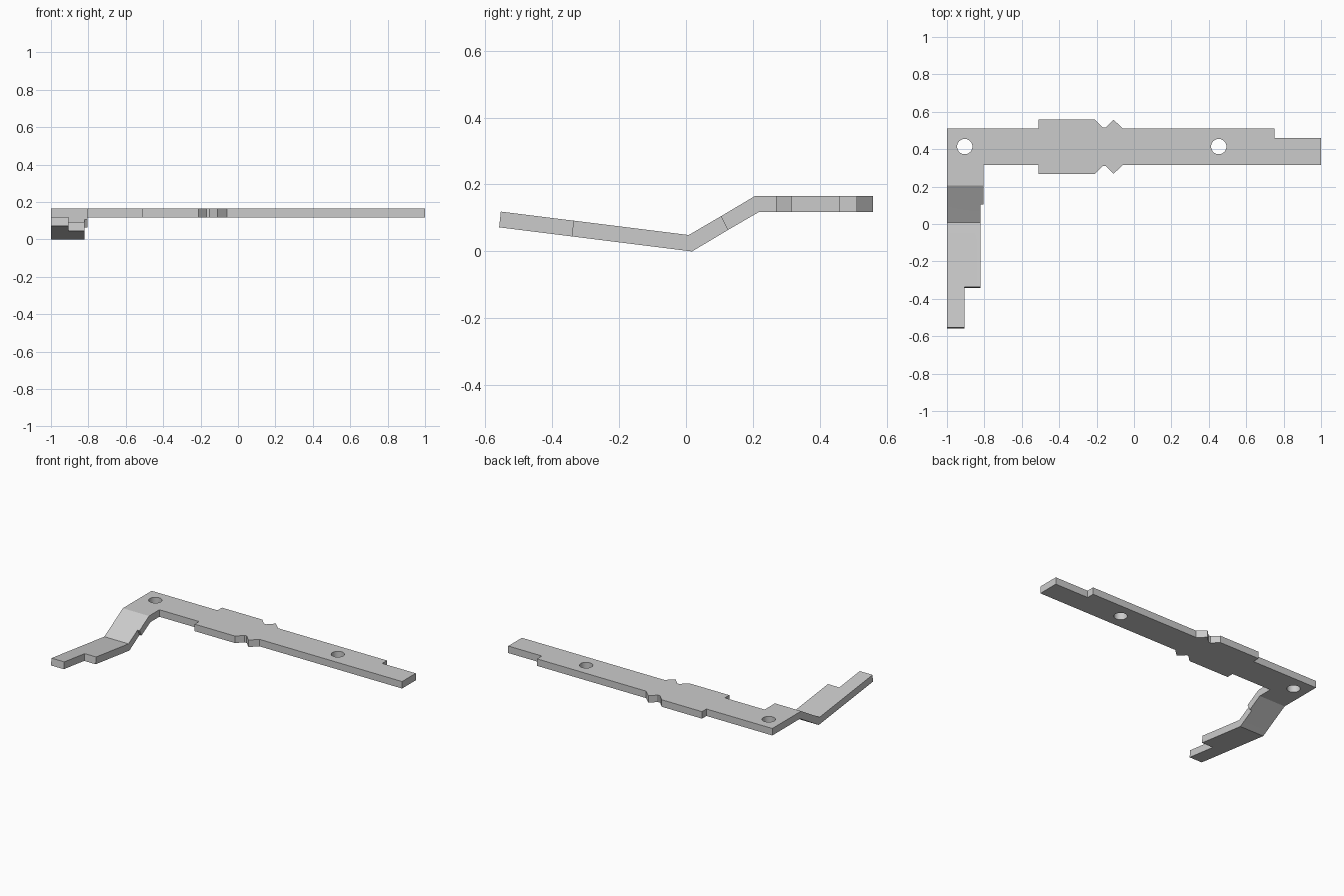
import bpy
import bmesh

if "Cube" in bpy.data.objects:
    bpy.data.objects.remove(bpy.data.objects["Cube"])

TOP, BOTTOM = 0.165, 0.118
LEFT = -1.0

# Folded arm: flat position -> (y, z) on the upper and the lower skin
FOLDS = {
    0.205: ((0.205, TOP), (0.218, BOTTOM)),
    0.105: ((0.104, 0.105), (0.125, 0.064)),
    0.01: ((0.008, 0.049), (0.018, 0.0)),
    -0.335: ((-0.336, 0.092), (-0.341, 0.045)),
    -0.555: ((-0.553, 0.119), (-0.558, 0.072)),
}

# Ear with a V notch, used on both long edges of the strip
EAR = [(-0.51, 0.0), (-0.51, 0.047), (-0.21, 0.047), (-0.168, 0.005),
       (-0.152, 0.005), (-0.11, 0.047), (-0.06, 0.0)]
BACK, FRONT = 0.511, 0.315

strip = [(LEFT, 0.205), (-0.805, 0.205), (-0.805, FRONT)]
strip += [(x, FRONT - d) for x, d in EAR]
strip += [(1.0, FRONT), (1.0, 0.46), (0.75, 0.46), (0.75, BACK)]
strip += [(x, BACK + d) for x, d in reversed(EAR)]
strip += [(LEFT, BACK)]

# Arm panels, narrowing in steps toward the tip
panels = [
    strip,
    [(LEFT, 0.105), (-0.82, 0.105), (-0.805, 0.105), (-0.805, 0.205), (LEFT, 0.205)],
    [(LEFT, 0.01), (-0.82, 0.01), (-0.82, 0.105), (LEFT, 0.105)],
    [(LEFT, -0.335), (-0.905, -0.335), (-0.82, -0.335), (-0.82, 0.01), (LEFT, 0.01)],
    [(LEFT, -0.555), (-0.905, -0.555), (-0.905, -0.335), (LEFT, -0.335)],
]

bm = bmesh.new()
cache = {}


def vert(point, side):
    key = (point, side)
    if key not in cache:
        x, y = point
        y, z = FOLDS.get(y, ((y, TOP), (y, BOTTOM)))[side]
        cache[key] = bm.verts.new((x, y, z))
    return cache[key]


# Upper and lower skins, then walls along the open outline
edges = {(a, b) for p in panels for a, b in zip(p, p[1:] + p[:1])}
for p in panels:
    bm.faces.new([vert(q, 0) for q in p])
    bm.faces.new([vert(q, 1) for q in reversed(p)])
for a, b in sorted(edges):
    if (b, a) not in edges:
        bm.faces.new([vert(b, 0), vert(a, 0), vert(a, 1), vert(b, 1)])
bmesh.ops.recalc_face_normals(bm, faces=bm.faces)

mesh = bpy.data.meshes.new("bent_bracket")
bm.to_mesh(mesh)
bm.free()
bracket = bpy.data.objects.new("bent_bracket", mesh)
bpy.context.collection.objects.link(bracket)

# Grey metal
metal = bpy.data.materials.new("grey_metal")
metal.use_nodes = True
grey = (0.6, 0.6, 0.6, 1)
metal.diffuse_color = grey
metal.node_tree.nodes["Principled BSDF"].inputs["Base Color"].default_value = grey
mesh.materials.append(metal)

# Round screw holes
for i, x in enumerate((-0.905, 0.453)):
    bpy.ops.mesh.primitive_cylinder_add(vertices=32, radius=0.041, depth=0.3,
                                        location=(x, 0.414, 0.14))
    cutter = bpy.context.object
    cutter.name = f"hole_cutter_{i}"
    cutter.hide_render = True
    cutter.data.materials.append(metal)
    cut = bracket.modifiers.new("screw_hole", "BOOLEAN")
    cut.operation = "DIFFERENCE"
    cut.solver = "EXACT"
    cut.object = cutter
    bpy.ops.object.select_all(action="DESELECT")
    bracket.select_set(True)
    bpy.context.view_layer.objects.active = bracket
    bpy.ops.object.modifier_apply(modifier=cut.name)
    bpy.data.objects.remove(cutter)

# Smooth hole walls, sharp sheet edges
bpy.ops.object.shade_smooth_by_angle(angle=0.35)
